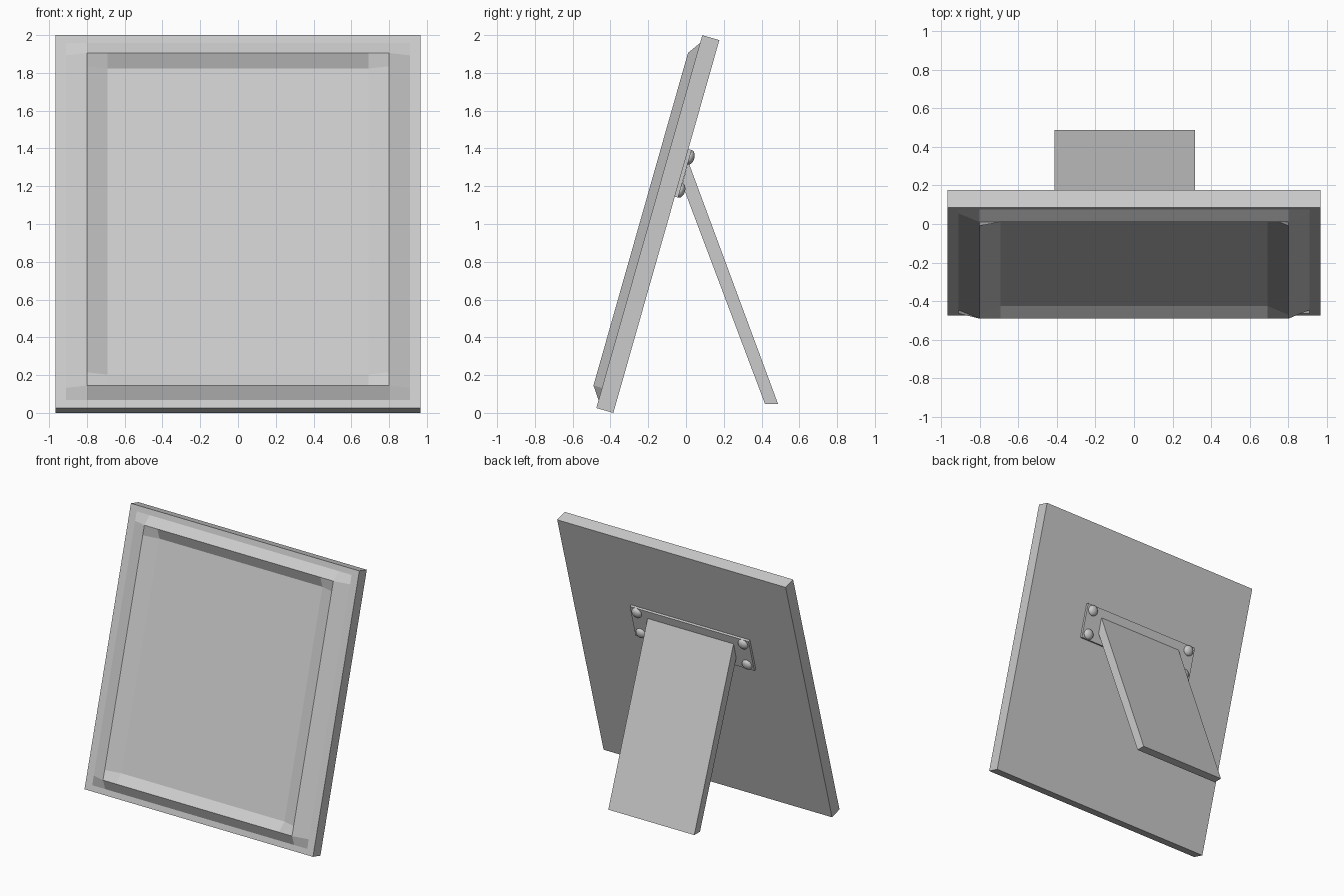
import bpy, bmesh
from math import radians
from mathutils import Matrix, Vector

if "Cube" in bpy.data.objects:
    bpy.data.objects.remove(bpy.data.objects["Cube"], do_unlink=True)

GREY = (0.6, 0.6, 0.6, 1)
grey = bpy.data.materials.new("light_grey")
grey.use_nodes = True
grey.diffuse_color = GREY
grey.node_tree.nodes["Principled BSDF"].inputs["Base Color"].default_value = GREY

# Leaning plane of the frame: local z runs up the frame, local y to its back
HEIGHT, DEPTH, HALF = 2.052, 0.094, 0.967
LEAN = Matrix.Translation((0, -0.475, 0.0257)) @ Matrix.Rotation(radians(-15.87), 4, "X")
OFFSET = -0.047  # the stand sits slightly off centre


def finish(bm, name, matrix=Matrix()):
    bmesh.ops.recalc_face_normals(bm, faces=bm.faces)
    mesh = bpy.data.meshes.new(name)
    bm.to_mesh(mesh)
    bm.free()
    mesh.transform(matrix)
    mesh.materials.append(grey)
    obj = bpy.data.objects.new(name, mesh)
    bpy.context.collection.objects.link(obj)
    return obj


# Frame: a front grid with one raised ring, closed to a slab behind
half_x = [HALF, 0.91, 0.8, 0.69]
half_z = [HEIGHT / 2, 0.983, 0.915, 0.842]
xs = [-x for x in half_x] + half_x[::-1]
zs = [-z for z in half_z] + half_z[::-1]
bm = bmesh.new()
grid = []
for i, x in enumerate(xs):
    column = []
    for j, z in enumerate(zs):
        ring = min(i, 7 - i, j, 7 - j)
        column.append(bm.verts.new((x, -0.047 if ring == 2 else 0, z + HEIGHT / 2)))
    grid.append(column)
for i in range(7):
    for j in range(7):
        bm.faces.new((grid[i][j], grid[i + 1][j], grid[i + 1][j + 1], grid[i][j + 1]))
rim = [e for e in bm.edges if e.is_boundary]
walls = bmesh.ops.extrude_edge_only(bm, edges=rim)["geom"]
for v in walls:
    if isinstance(v, bmesh.types.BMVert):
        v.co.y = DEPTH
back_rim = [e for e in bm.edges if e.is_boundary]
bmesh.ops.edgeloop_fill(bm, edges=back_rim)
finish(bm, "picture_frame", LEAN)

# Hinge plate on the back
bm = bmesh.new()
bmesh.ops.create_cube(bm, size=1)
plate_place = Matrix.Translation((OFFSET, DEPTH + 0.004, 1.321)) @ Matrix.Diagonal((1.006, 0.028, 0.262, 1))
finish(bm, "hinge_plate", LEAN @ plate_place)

# Domed screws at the plate corners
for side, side_name in ((-1, "right"), (1, "left")):
    for z, level in ((1.23, "lower"), (1.412, "upper")):
        bm = bmesh.new()
        bmesh.ops.create_uvsphere(bm, u_segments=24, v_segments=12, radius=0.04)
        place = Matrix.Translation((OFFSET + side * 0.45, DEPTH + 0.018, z)) @ Matrix.Diagonal((1, 0.65, 1, 1))
        screw = finish(bm, f"{level}_{side_name}_screw", LEAN @ place)
        screw.data.shade_smooth()

# Support leg: side profile extruded across
bm = bmesh.new()
profile = [(0.012, 1.33), (0.487, 0.048), (0.418, 0.048), (-0.02, 1.21)]
face = bm.faces.new([bm.verts.new((OFFSET - 0.364, y, z)) for y, z in profile])
new = bmesh.ops.extrude_face_region(bm, geom=[face])["geom"]
leg_side = [v for v in new if isinstance(v, bmesh.types.BMVert)]
bmesh.ops.translate(bm, vec=Vector((0.728, 0, 0)), verts=leg_side)
finish(bm, "support_leg")
